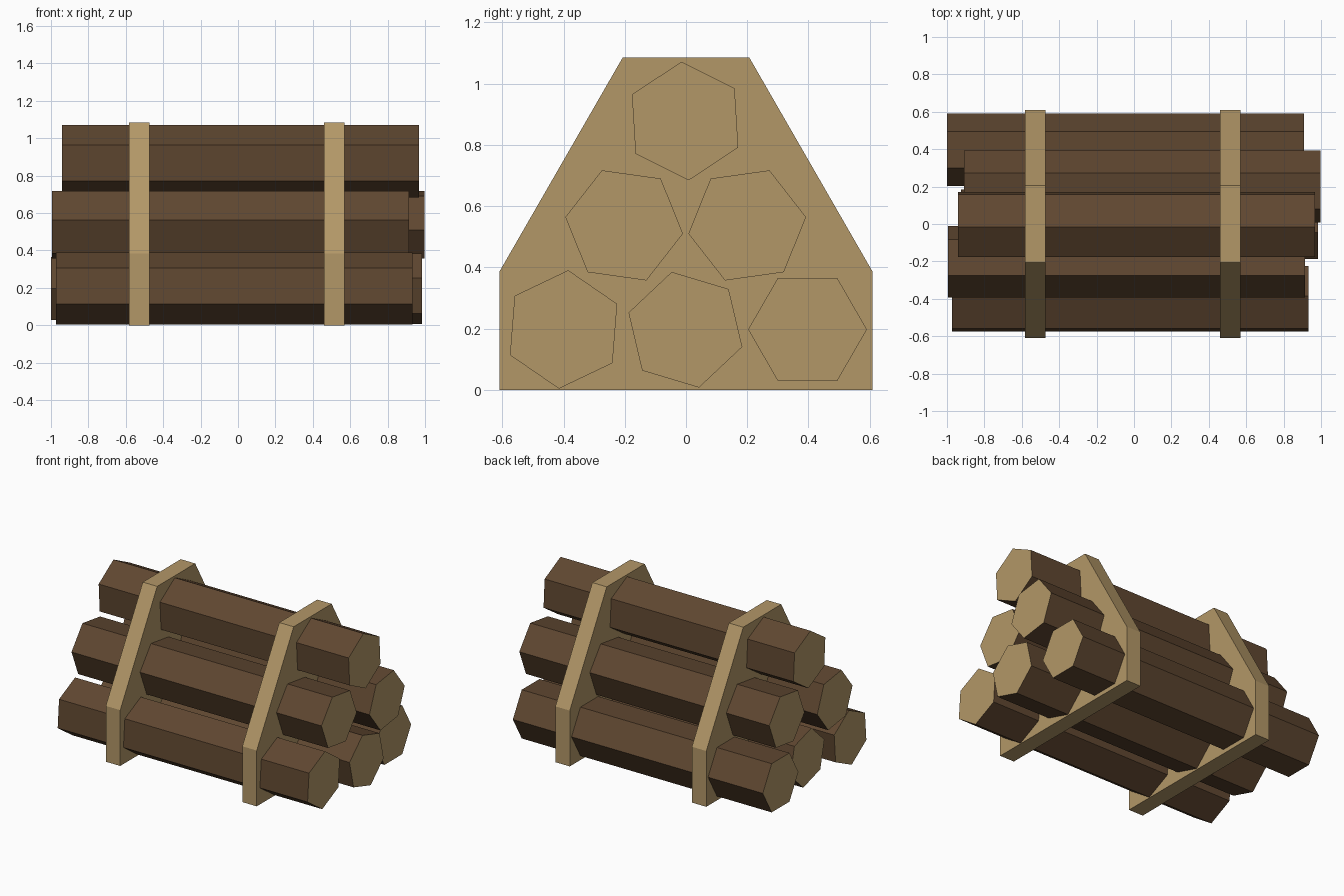
import bpy, bmesh
from math import sin, cos, radians, pi

cube = bpy.data.objects.get("Cube")
if cube:
    bpy.data.objects.remove(cube, do_unlink=True)


def material(name, color):
    m = bpy.data.materials.new(name)
    m.use_nodes = True
    m.diffuse_color = color
    m.node_tree.nodes["Principled BSDF"].inputs["Base Color"].default_value = color
    return m


bark = material("bark_brown", (0.115, 0.063, 0.030, 1))
wood = material("cut_wood_tan", (0.45, 0.31, 0.137, 1))


def prism(name, outline, x0, x1, mats):
    """Extrude a (y, z) outline along x; the last material goes on the ends."""
    bm = bmesh.new()
    a = [bm.verts.new((x0, y, z)) for y, z in outline]
    b = [bm.verts.new((x1, y, z)) for y, z in outline]
    n = len(outline)
    for cap in (a, b):
        bm.faces.new(cap).material_index = len(mats) - 1
    for i in range(n):
        j = (i + 1) % n
        bm.faces.new((a[i], a[j], b[j], b[i]))
    bmesh.ops.recalc_face_normals(bm, faces=bm.faces)
    mesh = bpy.data.meshes.new(name)
    bm.to_mesh(mesh)
    bm.free()
    for m in mats:
        mesh.materials.append(m)
    obj = bpy.data.objects.new(name, mesh)
    bpy.context.collection.objects.link(obj)
    return obj


# Six hexagonal logs: name, y, z, roll in degrees, start x
LOG_RADIUS, LOG_LENGTH = 0.194, 1.908
logs = [
    ("log_top", -0.003, 0.878, 33.5, -0.94),
    ("log_middle_front", -0.202, 0.537, -8, -0.995),
    ("log_middle_back", 0.2, 0.537, 8, -0.91),
    ("log_bottom_front", -0.4, 0.197, 25.5, -0.974),
    ("log_bottom_centre", -0.002, 0.196, -16.7, -0.925),
    ("log_bottom_back", 0.397, 0.197, 0, -1.0),
]
for name, y, z, roll, x in logs:
    ring = [(y + LOG_RADIUS * cos(radians(roll) + k * pi / 3),
             z + LOG_RADIUS * sin(radians(roll) + k * pi / 3)) for k in range(6)]
    prism(name, ring, x, x + LOG_LENGTH, (bark, wood))

# Two solid holding frames
half = [(0.61, 0), (0.61, 0.385), (0.207, 1.085)]
outline = half + [(-y, z) for y, z in reversed(half)]
for name, x in (("frame_right", -0.527), ("frame_left", 0.515)):
    prism(name, outline, x - 0.055, x + 0.055, (wood,))
